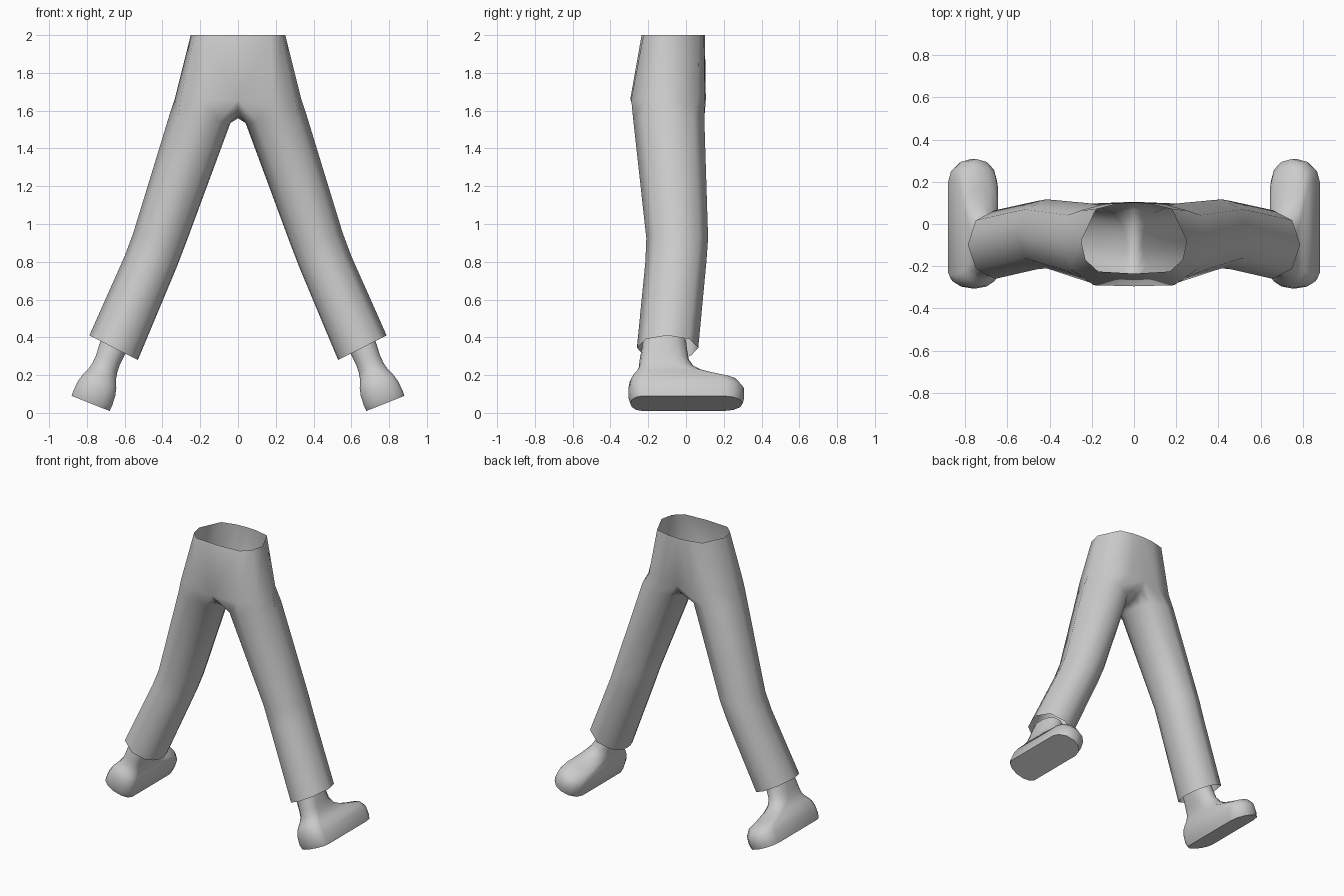
import bpy, bmesh, math
from mathutils import Vector

if "Cube" in bpy.data.objects:
    bpy.data.objects.remove(bpy.data.objects["Cube"])

cloth = bpy.data.materials.new("plain grey")
cloth.diffuse_color = (0.6, 0.6, 0.6, 1)
cloth.use_nodes = True
cloth.node_tree.nodes["Principled BSDF"].inputs["Base Color"].default_value = cloth.diffuse_color


def loft(bm, rings):
    """Bridge successive rings of equal length into closed tubes."""
    for a, b in zip(rings, rings[1:]):
        n = len(a)
        for i in range(n):
            j = (i + 1) % n
            bm.faces.new((a[i], a[j], b[j], b[i]))


def finish(name, bm, angle):
    """Turn the bmesh into an object mirrored across x = 0."""
    bmesh.ops.recalc_face_normals(bm, faces=bm.faces)
    me = bpy.data.meshes.new(name)
    bm.to_mesh(me)
    bm.free()
    me.materials.append(cloth)
    ob = bpy.data.objects.new(name, me)
    bpy.context.collection.objects.link(ob)
    bpy.context.view_layer.objects.active = ob
    ob.select_set(True)
    bpy.ops.object.shade_smooth_by_angle(angle=math.radians(angle))
    mod = ob.modifiers.new("mirror", 'MIRROR')
    mod.use_clip = True
    mod.merge_threshold = 0.002
    ob.select_set(False)
    return ob


# Trousers: half waist and hip rings, a crotch seam, then full leg rings
bm = bmesh.new()
waist = [(0, .10), (.08, .095), (.18, .07), (.25, -.08), (.23, -.17), (.17, -.225), (0, -.235)]
hip = [(0, .105), (.12, .10), (.25, .065), (.335, -.08), (.305, -.21), (.19, -.29), (0, -.295)]
seam = [(-.26, 1.60), (-.18, 1.57), (-.09, 1.56), (0, 1.57), (.07, 1.60)]
top = [bm.verts.new((x, y, 2)) for x, y in waist]
mid = [bm.verts.new((x, y, 1.66)) for x, y in hip]
for i in range(6):
    bm.faces.new((top[i], top[i + 1], mid[i + 1], mid[i]))
rings = [mid + [bm.verts.new((0, y, z)) for y, z in seam]]

angles = [130, 90, 45, 0, -45, -90, -130, -150, -165, -180, -195, -210]
# outer (x, z), inner (x, z), back y, front y
legs = [((.362, 1.58), (.04, 1.535), -.28, .097),
        ((.555, .95), (.275, .90), -.21, .117),
        ((.60, .83), (.325, .77), -.215, .108),
        ((.787, .41), (.53, .28), -.26, .065)]
for (xo, zo), (xi, zi), yb, yf in legs:
    ring = []
    for a in angles:
        c, s = math.cos(math.radians(a)), math.sin(math.radians(a))
        t = (1 + c) / 2
        ring.append(bm.verts.new((xi + (xo - xi) * t, (yb + yf) / 2 + (yf - yb) / 2 * s,
                                  zi + (zo - zi) * t)))
    rings.append(ring)
loft(bm, rings)
finish("trousers", bm, 60)

# Shoes: rounded oblong rings stacked along the tilted leg axis
bm = bmesh.new()
out, up = Vector((.93, 0, .37)), Vector((-.37, 0, .93))
base = Vector((.78, 0, .05))
# height, half width, back y, front y
profile = [(0, .108, -.295, .30), (.03, .11, -.305, .308), (.085, .106, -.305, .308),
           (.125, .096, -.298, .275), (.15, .085, -.285, .18), (.175, .076, -.265, .10),
           (.205, .07, -.25, .045), (.25, .068, -.245, .015), (.31, .073, -.235, .005),
           (.36, .073, -.23, .0)]
rings = []
for h, w, yb, yf in profile:
    ring = []
    for end, y, depth in ((1, yf, .10), (-1, yb, .065)):
        depth = min(depth, (yf - yb) * .48)
        for k in range(7):
            a = math.pi * k / 6
            p = base + up * h + out * (w * math.cos(a) * end)
            p.y = y - end * depth * (1 - math.sin(a))
            ring.append(bm.verts.new(p))
    rings.append(ring)
loft(bm, rings)
bm.faces.new(rings[0])
finish("shoes", bm, 50)
